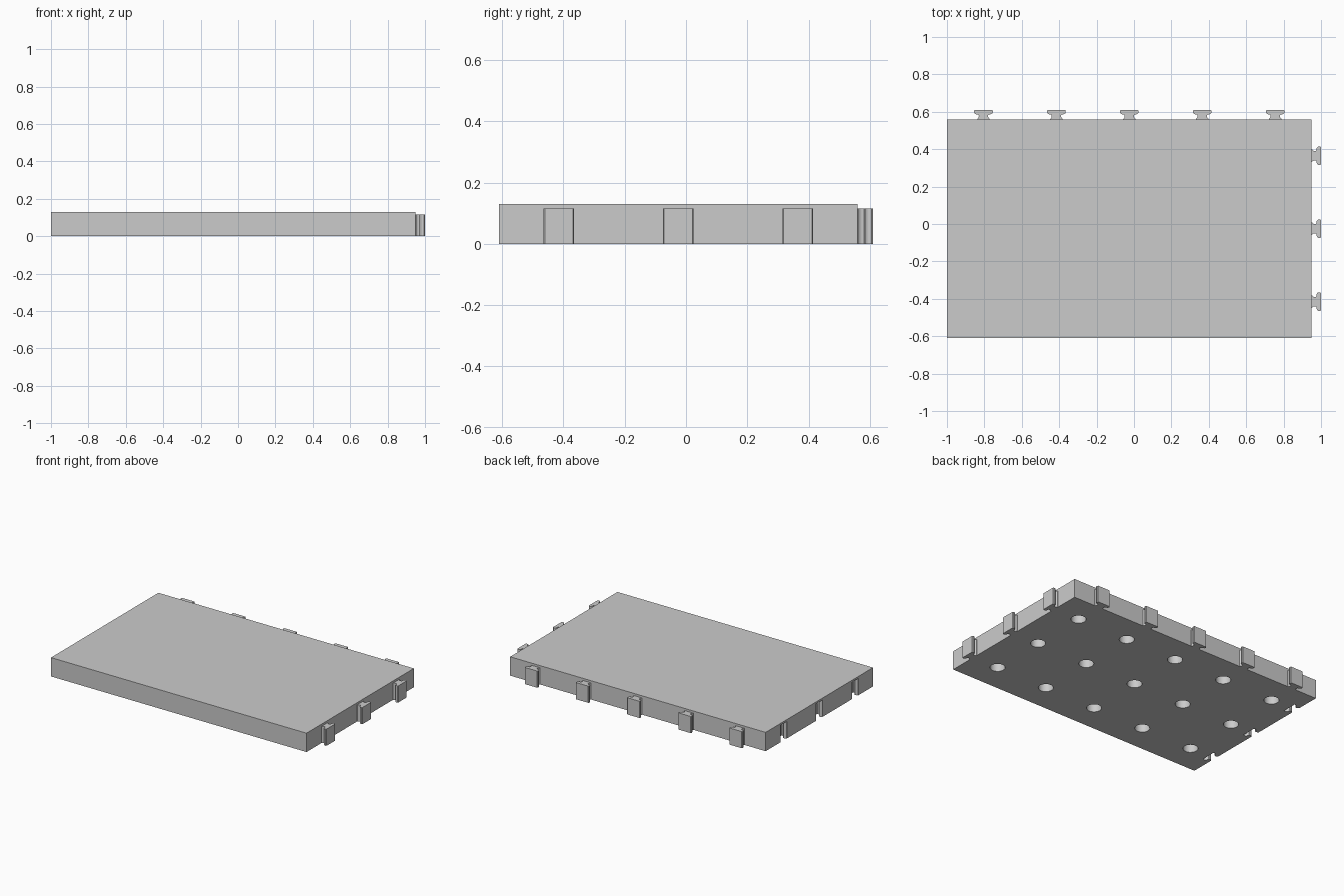
import bpy, bmesh, math
from mathutils import Matrix, Vector

cube = bpy.data.objects.get("Cube")
if cube:
    bpy.data.objects.remove(cube, do_unlink=True)

CELL, COLS, ROWS = 0.39, 5, 3
LEFT, RIGHT, FRONT, BACK = -1.0, 0.95, -0.61, 0.56
HEIGHT, KEY_HEIGHT, REACH = 0.13, 0.115, 0.05
xs = [LEFT + CELL * (i + 0.5) for i in range(COLS)]
ys = [FRONT + CELL * (j + 0.5) for j in range(ROWS)]

grey = bpy.data.materials.new("light grey")
grey.use_nodes = True
grey.diffuse_color = (0.6, 0.6, 0.6, 1)
grey.node_tree.nodes["Principled BSDF"].inputs["Base Color"].default_value = grey.diffuse_color


def make_object(name, bm):
    bmesh.ops.recalc_face_normals(bm, faces=bm.faces)
    mesh = bpy.data.meshes.new(name)
    bm.to_mesh(mesh)
    bm.free()
    mesh.materials.append(grey)
    obj = bpy.data.objects.new(name, mesh)
    bpy.context.collection.objects.link(obj)
    return obj


def smooth(obj):
    bpy.ops.object.select_all(action="DESELECT")
    obj.select_set(True)
    bpy.context.view_layer.objects.active = obj
    bpy.ops.object.shade_smooth_by_angle(angle=math.radians(35))


def key_outline(gap=0.0, root=0.0):
    """Half outline of the T-shaped key (half width, outward), mirrored."""
    half = [(0.033, root), (0.033, 0.002), (0.027, 0.008), (0.025, 0.014), (0.025, 0.021), (0.028, 0.025),
            (0.040, 0.027), (0.047, 0.031), (0.050, 0.037), (0.050, 0.045), (0.046, REACH)]
    half = [(w + gap, d + (gap if d > 0.03 else 0)) for w, d in half]
    return half + [(-w, d) for w, d in reversed(half)]


def add_key(bm, outline, place, bottom, top):
    """Extrude the outline upward and move it into place."""
    verts = [bm.verts.new(place @ Vector((w, d, bottom))) for w, d in outline]
    face = bm.faces.new(verts)
    new = bmesh.ops.extrude_face_region(bm, geom=[face])["geom"]
    bmesh.ops.translate(bm, vec=(0, 0, top - bottom),
                        verts=[v for v in new if isinstance(v, bmesh.types.BMVert)])


# Slab
bm = bmesh.new()
size = (RIGHT - LEFT, BACK - FRONT, HEIGHT)
centre = Vector(((LEFT + RIGHT) / 2, (FRONT + BACK) / 2, HEIGHT / 2))
bmesh.ops.create_cube(bm, size=1, matrix=Matrix.Translation(centre) @ Matrix.Diagonal((*size, 1)))
slab = make_object("slab", bm)

# Cutter: blind holes underneath and key slots along the right side
bm = bmesh.new()
for x in xs:
    for y in ys:
        bmesh.ops.create_cone(bm, cap_ends=True, segments=32, radius1=0.047, radius2=0.047,
                              depth=0.22, matrix=Matrix.Translation((x, y, 0)))
turn = Matrix.Rotation(-math.pi / 2, 4, "Z")
for y in ys:
    add_key(bm, key_outline(0.002, -0.02), Matrix.Translation((LEFT, y, 0)) @ turn,
            -0.05, KEY_HEIGHT + 0.002)
cutter = make_object("slot_and_hole_cutter", bm)
cutter.hide_render = True

cut = slab.modifiers.new("cut", "BOOLEAN")
cut.operation, cut.solver, cut.object = "DIFFERENCE", "EXACT", cutter
bpy.ops.object.select_all(action="DESELECT")
slab.select_set(True)
bpy.context.view_layer.objects.active = slab
bpy.ops.object.modifier_apply(modifier="cut")
bpy.data.objects.remove(cutter, do_unlink=True)
smooth(slab)

# Keys along the back and left sides
places = [("back_key", Matrix.Translation((x, BACK, 0))) for x in xs]
places += [("left_key", Matrix.Translation((RIGHT, y, 0)) @ turn) for y in ys]
for name, place in places:
    bm = bmesh.new()
    add_key(bm, key_outline(), place, 0, KEY_HEIGHT)
    smooth(make_object(name, bm))
